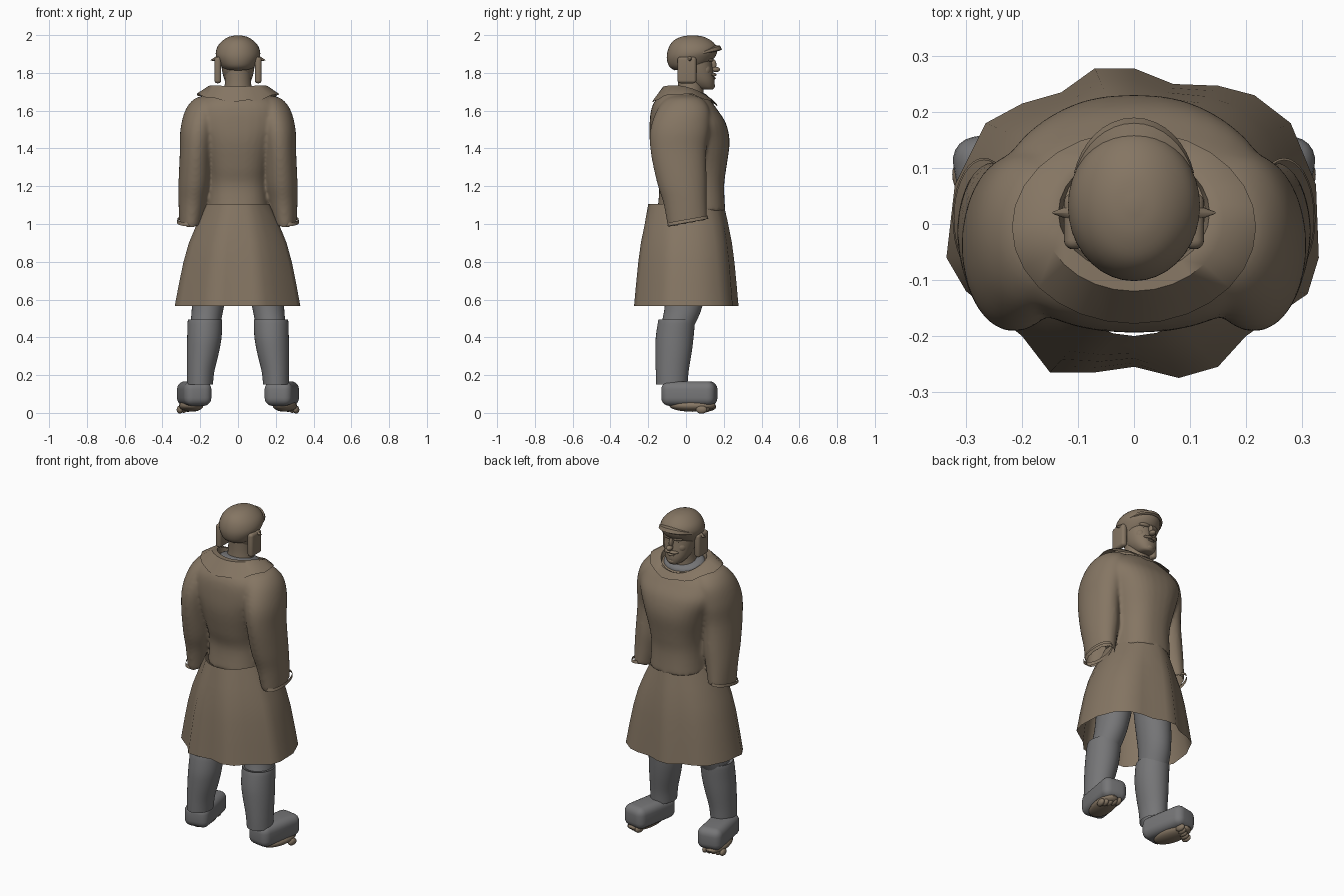
import bpy, bmesh, math
from mathutils import Vector, Matrix

if "Cube" in bpy.data.objects:
    bpy.data.objects.remove(bpy.data.objects["Cube"])


def material(name, rgb):
    m = bpy.data.materials.new(name)
    m.use_nodes = True
    m.diffuse_color = (*rgb, 1)
    m.node_tree.nodes["Principled BSDF"].inputs["Base Color"].default_value = (*rgb, 1)
    return m


BROWN = material("brown cloth", (0.235, 0.18, 0.125))
GREY = material("grey leather", (0.18, 0.18, 0.185))


def finish(name, bm, mat, angle=50):
    bmesh.ops.recalc_face_normals(bm, faces=bm.faces)
    me = bpy.data.meshes.new(name)
    bm.to_mesh(me)
    bm.free()
    me.materials.append(mat)
    ob = bpy.data.objects.new(name, me)
    bpy.context.collection.objects.link(ob)
    bpy.ops.object.select_all(action="DESELECT")
    ob.select_set(True)
    bpy.context.view_layer.objects.active = ob
    bpy.ops.object.shade_smooth_by_angle(angle=math.radians(angle))
    return ob


def smooth_rows(rows, steps):
    """Catmull-Rom curve through rows of numbers."""
    rows = [Vector(r) for r in rows]
    out = []
    for i in range(len(rows) - 1):
        a, b, c, d = (rows[min(max(i + k, 0), len(rows) - 1)] for k in (-1, 0, 1, 2))
        for s in range(steps):
            t = s / steps
            out.append(b + (c - a) * t / 2 + (a * 2 - b * 5 + c * 4 - d) * t * t / 2
                       + (b * 3 - a - c * 3 + d) * t ** 3 / 2)
    return out + [rows[-1]]


def skin_rings(bm, rings, first=False, last=False):
    vs = [[bm.verts.new(p) for p in r] for r in rings]
    n = len(rings[0])
    for a, b in zip(vs, vs[1:]):
        for i in range(n):
            j = (i + 1) % n
            bm.faces.new((a[i], a[j], b[j], b[i]))
    if first:
        bm.faces.new(vs[0])
    if last:
        bm.faces.new(vs[-1])


def ellipse(cx, cy, z, rx, ry, tilt=0, n=36, power=1.0):
    pts = []
    for i in range(n):
        a = math.tau * i / n
        c, s = math.cos(a), math.sin(a)
        y = ry * math.copysign(abs(s) ** power, s)
        pts.append(Vector((cx + rx * math.copysign(abs(c) ** power, c), cy + y, z + tilt * y)))
    return pts


def loft_into(bm, rows, side=1, steps=4, first=False, last=False, power=1.0):
    """Rows are centre x, centre y, z, half width, half depth, tilt."""
    rings = [ellipse(side * r[0], *r[1:], power=power) for r in smooth_rows(rows, steps)]
    skin_rings(bm, rings, first, last)


def loft(name, rows, mat, **options):
    bm = bmesh.new()
    loft_into(bm, rows, **options)
    return finish(name, bm, mat)


def ball(name, loc, size, mat, rot=0):
    bm = bmesh.new()
    bmesh.ops.create_uvsphere(bm, u_segments=20, v_segments=12, radius=1)
    bmesh.ops.transform(bm, verts=bm.verts, matrix=Matrix.Translation(loc)
                        @ Matrix.Rotation(rot, 4, "Z") @ Matrix.Diagonal((*size, 1)))
    return finish(name, bm, mat)


def pad(name, loc, size, bevel, mat, rot=0):
    bm = bmesh.new()
    bmesh.ops.create_cube(bm, size=1)
    bmesh.ops.scale(bm, verts=bm.verts, vec=size)
    bmesh.ops.bevel(bm, geom=bm.edges[:], offset=bevel, segments=5, profile=0.5, affect="EDGES")
    bmesh.ops.transform(bm, verts=bm.verts,
                        matrix=Matrix.Translation(loc) @ Matrix.Rotation(rot, 4, "Z"))
    return finish(name, bm, mat)


# coat body and sleeves, fused into one soft garment
bm = bmesh.new()
loft_into(bm, [
    (0, .028, 1.07, .167, .18, 0), (0, .03, 1.2, .16, .172, 0),
    (0, .024, 1.3, .172, .19, 0), (0, .02, 1.43, .21, .211, 0),
    (0, .01, 1.53, .25, .203, 0), (0, -.006, 1.61, .243, .175, -.05),
    (0, -.003, 1.66, .19, .142, -.12), (0, .01, 1.69, .13, .11, -.2)],
    first=True, last=True, power=.82)
for side in (1, -1):
    loft_into(bm, [
        (.14, -.008, 1.68, .04, .05, 0), (.155, -.01, 1.66, .08, .1, 0),
        (.185, -.015, 1.6, .095, .14, 0), (.208, -.032, 1.5, .097, .157, 0),
        (.22, -.04, 1.38, .088, .147, 0), (.229, -.022, 1.22, .086, .132, 0),
        (.239, -.005, 1.12, .076, .115, .08), (.25, .008, 1.0, .061, .104, .2)],
        side, first=True, last=True)
coat = finish("coat_body_and_sleeves", bm, BROWN)
remesh = coat.modifiers.new("fuse", "REMESH")
remesh.mode = "VOXEL"
remesh.voxel_size = .009
remesh.use_smooth_shade = True
soften = coat.modifiers.new("soften", "SMOOTH")
soften.factor = .5
soften.iterations = 10
for modifier in [m.name for m in coat.modifiers]:
    bpy.ops.object.modifier_apply(modifier=modifier)

# open the sleeve ends and the bottom of the coat body
bm = bmesh.new()
bm.from_mesh(coat.data)
ends = [f for f in bm.faces if f.normal.z < -.75 and f.calc_center_median().z < 1.1]
bmesh.ops.delete(bm, geom=ends, context="FACES")
bm.to_mesh(coat.data)
bm.free()

# coat skirt: oval waist opening out to a folded hem
HEM = [(.33, -.06), (.325, .07), (.28, .18), (.215, .23), (.15, .247), (.07, .25), (0, .278),
       (-.07, .278), (-.13, .235), (-.2, .215), (-.265, .18), (-.32, .07), (-.335, -.06),
       (-.3, -.12), (-.2, -.2), (-.15, -.265), (-.07, -.265), (0, -.255), (.08, -.275),
       (.15, -.255), (.2, -.2), (.31, -.125)]
bm = bmesh.new()
rings = []
for z, spread in ((1.105, 0), (1.0, .3), (.9, .55), (.8, .72), (.68, .87), (.565, 1)):
    ring = []
    for x, y in HEM:
        a = math.atan2(y / .275, x / .33)
        waist = Vector((math.cos(a) * .172, math.sin(a) * .2, z))
        ring.append(waist.lerp(Vector((x, y, z)), spread))
    rings.append(ring)
skin_rings(bm, rings)
finish("coat_skirt", bm, BROWN, 60)

# collar: folded ring sloping down to the front, with a slightly ragged edge
bm = bmesh.new()
rings = []
for rx, ry, z, tilt, cy, lift, wave in ((.125, .1, 1.665, -.25, .02, .01, 0),
                                        (.135, .108, 1.693, -.32, .02, .025, 0),
                                        (.16, .128, 1.695, -.26, .008, .03, 0),
                                        (.218, .172, 1.638, -.06, -.006, .05, .006)):
    ring = ellipse(0, cy, z, rx, ry, tilt, n=28)
    for i, p in enumerate(ring):
        p.z += lift * (p.x / rx) ** 2 + wave * math.sin(i * 1.8)
    rings.append(ring)
skin_rings(bm, rings)
finish("collar", bm, BROWN)
loft("undershirt", [(0, .01, 1.66, .13, .11, -.2), (0, .02, 1.698, .11, .095, -.2),
                    (0, .025, 1.71, .06, .055, -.2)], GREY, last=True)

for side, tag in ((1, "left"), (-1, "right")):
    loft(tag + "_cuff", [(.268, .01, 1.026, .053, .104, .18),
                         (.268, .01, 1.008, .056, .108, .18)], BROWN, side=side, steps=1)
    # trouser leg and boot shaft
    loft(tag + "_trouser_leg", [
        (.11, .01, .95, .095, .12, 0), (.135, .0, .75, .095, .11, 0),
        (.158, -.012, .57, .085, .1, 0), (.174, -.045, .46, .078, .088, 0)], GREY, side=side)
    loft(tag + "_boot_shaft", [
        (.174, -.05, .492, .084, .09, 0), (.175, -.05, .488, .091, .097, 0),
        (.178, -.06, .4, .091, .1, 0), (.186, -.066, .32, .085, .096, 0),
        (.198, -.073, .22, .073, .087, 0), (.202, -.075, .15, .069, .083, 0)],
        GREY, side=side, first=True)
    # shoe with the bare foot showing underneath
    turn = -side * math.radians(10)
    pad(tag + "_shoe", (side * .232, .018, .102), (.148, .29, .13), .042, GREY, turn)
    ball(tag + "_sole", (side * .248, .035, .038), (.062, .125, .032), BROWN, turn)
    for i in range(5):
        ball(f"{tag}_toe_{i + 1}", (side * (.224 + .021 * i), .13 - .012 * i, .033 - .004 * i),
             (.016, .03, .021), BROWN, turn)
    # ear flap with tie knot
    pad(tag + "_ear_flap", (side * .107, .005, 1.815), (.036, .1, .14), .016, BROWN)
    bm = bmesh.new()
    bmesh.ops.create_cone(bm, segments=8, radius1=.018, radius2=.002, depth=.045, cap_ends=True)
    bmesh.ops.transform(bm, verts=bm.verts, matrix=Matrix.Translation((side * .123, .02, 1.872))
                        @ Matrix.Rotation(side * 1.8, 4, "Y"))
    finish(tag + "_flap_tie", bm, BROWN)
    # face details
    ball(tag + "_brow", (side * .033, .13, 1.87), (.032, .013, .011), BROWN, -side * .3)
    ball(tag + "_eye", (side * .032, .122, 1.85), (.014, .01, .007), BROWN)
    ball(tag + "_cheek", (side * .04, .1, 1.815), (.032, .032, .035), BROWN, -side * .4)
    ball(tag + "_moustache", (side * .02, .145, 1.79), (.026, .015, .009), BROWN, -side * .4)

# neck and head
loft("neck", [(0, .02, 1.66, .082, .075, 0), (0, .025, 1.74, .07, .068, 0),
              (0, .03, 1.85, .07, .075, 0)], BROWN)
loft("head", [
    (0, .115, 1.712, .025, .025, 0), (0, .098, 1.722, .045, .05, 0),
    (0, .075, 1.755, .068, .076, 0), (0, .055, 1.8, .082, .09, 0),
    (0, .045, 1.85, .088, .092, 0), (0, .04, 1.92, .085, .09, 0)],
    BROWN, first=True, power=.9)
ball("chin", (0, .128, 1.732), (.03, .026, .02), BROWN)
ball("lower_lip", (0, .145, 1.772), (.022, .013, .007), BROWN)
ball("nose_bridge", (0, .143, 1.843), (.011, .018, .03), BROWN)
ball("nose_tip", (0, .158, 1.818), (.018, .023, .014), BROWN)

# cap with hem and raised front brim
loft("cap", [
    (0, .034, 1.834, .088, .094, .22), (0, .032, 1.86, .104, .122, .2),
    (0, .032, 1.9, .118, .134, .12), (0, .034, 1.94, .108, .125, .04),
    (0, .034, 1.972, .08, .098, 0), (0, .034, 1.992, .045, .056, 0),
    (0, .034, 1.999, .008, .01, 0)], BROWN, last=True)
bm = bmesh.new()
grid = []
for reach, rise in ((-.01, .03), (.014, .027), (.024, .007), (.012, 0)):
    row = []
    for i in range(17):
        a = math.radians(25 + 130 * i / 16)
        c, s = math.cos(a), math.sin(a)
        bulge = reach * s * s
        row.append(bm.verts.new(((.114 + bulge) * c, .034 + (.132 + bulge) * s,
                                 1.887 + (.03 + rise) * s)))
    grid.append(row)
for a, b in zip(grid, grid[1:]):
    for i in range(16):
        bm.faces.new((a[i], a[i + 1], b[i + 1], b[i]))
finish("cap_brim", bm, BROWN)
